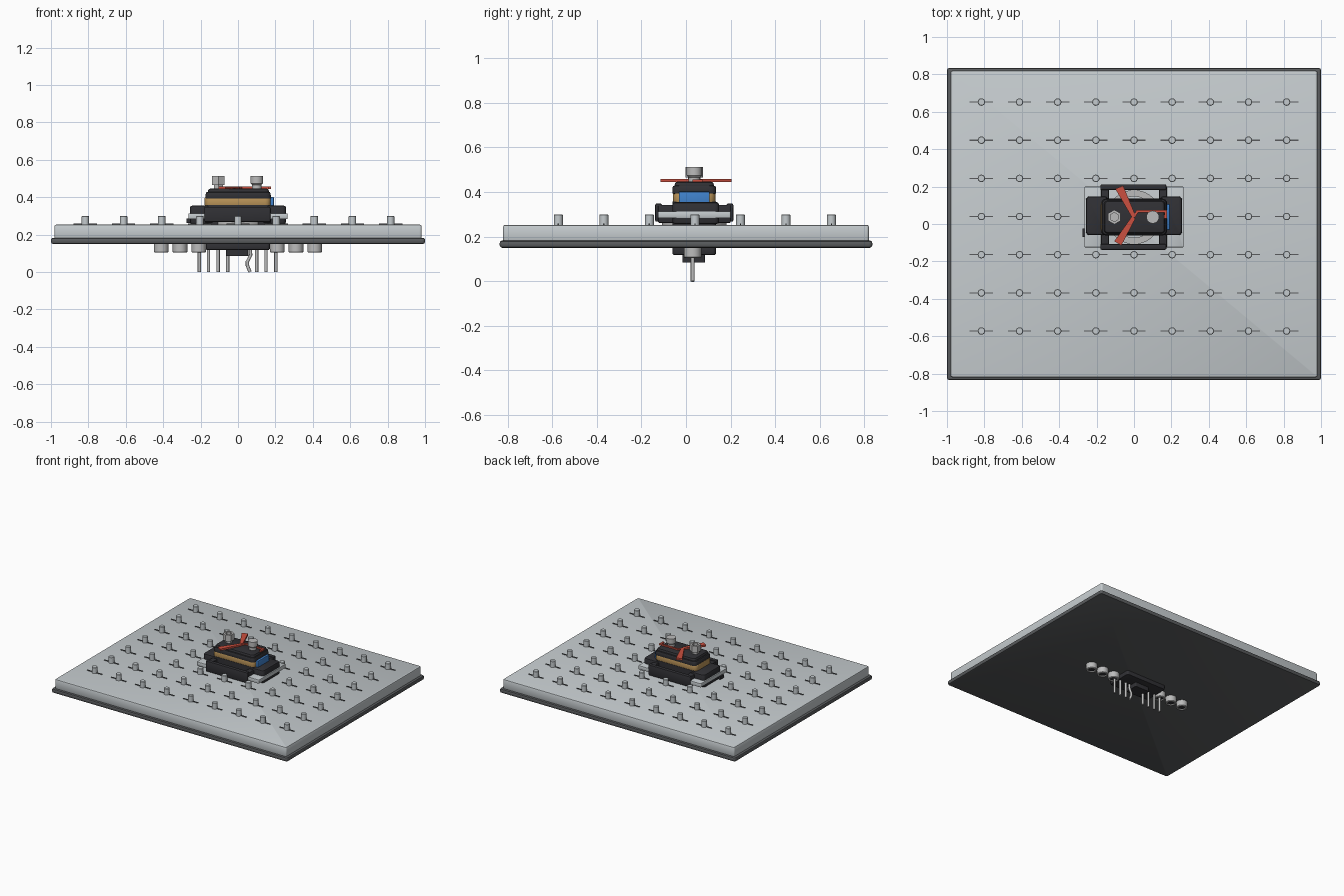
import bpy, bmesh, math
from mathutils import Vector

if "Cube" in bpy.data.objects:
    bpy.data.objects.remove(bpy.data.objects["Cube"])

CY = 0.037  # the switch is centred a little behind the board centre


def mat(name, r, g, b):
    m = bpy.data.materials.new(name)
    m.diffuse_color = (r, g, b, 1)
    m.use_nodes = True
    m.node_tree.nodes["Principled BSDF"].inputs["Base Color"].default_value = m.diffuse_color
    return m


BOARD = mat("board_grey", 0.56, 0.60, 0.62)
RIM = mat("rim_grey", 0.10, 0.105, 0.11)
BLACK = mat("black", 0.03, 0.03, 0.035)
TAN = mat("tan", 0.5, 0.3, 0.1)
RED = mat("red", 0.6, 0.08, 0.05)
BLUE = mat("blue", 0.05, 0.22, 0.6)
METAL = mat("metal", 0.5, 0.5, 0.5)


def finish(name, bm, m, smooth=True):
    bmesh.ops.recalc_face_normals(bm, faces=bm.faces)
    me = bpy.data.meshes.new(name)
    bm.to_mesh(me)
    bm.free()
    ob = bpy.data.objects.new(name, me)
    bpy.context.collection.objects.link(ob)
    if m:
        me.materials.append(m)
    if smooth:
        bpy.ops.object.select_all(action='DESELECT')
        ob.select_set(True)
        bpy.context.view_layer.objects.active = ob
        bpy.ops.object.shade_smooth_by_angle(angle=math.radians(30))
    return ob


def box(name, x, y, z, m, corner=0.0, edge=0.0, taper=1.0):
    """Box from ranges: corner rounds the upright edges, edge softens the rest."""
    bm = bmesh.new()
    bmesh.ops.create_cube(bm, size=1)
    for v in bm.verts:
        k = taper if v.co.z > 0 else 1
        v.co = ((x[0] + x[1]) / 2 + v.co.x * (x[1] - x[0]) * k,
                (y[0] + y[1]) / 2 + v.co.y * (y[1] - y[0]) * k,
                z[0] if v.co.z < 0 else z[1])
    if corner:
        up = [e for e in bm.edges if abs(e.verts[0].co.z - e.verts[1].co.z) > 1e-4]
        bmesh.ops.bevel(bm, geom=up, offset=corner, segments=4, profile=0.5, affect='EDGES')
    if edge:
        flat = [e for e in bm.edges if abs(e.verts[0].co.z - e.verts[1].co.z) < 1e-5]
        bmesh.ops.bevel(bm, geom=flat, offset=edge, segments=2, profile=0.5, affect='EDGES')
    return finish(name, bm, m)


def lathe(bm, profile, cx, cy, seg=20, turn=0.0):
    """Spin a list of (radius, z) about a vertical axis."""
    rings = []
    for r, z in profile:
        n = 1 if r == 0 else seg
        rings.append([bm.verts.new((cx + r * math.cos(turn + i * math.tau / seg),
                                    cy + r * math.sin(turn + i * math.tau / seg), z))
                      for i in range(n)])
    for a, b in zip(rings, rings[1:]):
        for i in range(seg):
            j = (i + 1) % seg
            if len(a) == 1:
                bm.faces.new((a[0], b[i], b[j]))
            elif len(b) == 1:
                bm.faces.new((a[i], a[j], b[0]))
            else:
                bm.faces.new((a[i], a[j], b[j], b[i]))


def turned(name, profile, cx, cy, m, seg=20, turn=0.0):
    bm = bmesh.new()
    lathe(bm, profile, cx, cy, seg, turn)
    return finish(name, bm, m)


def prism(name, pts, z0, z1, m):
    bm = bmesh.new()
    f = bm.faces.new([bm.verts.new((px, py, z0)) for px, py in pts])
    top = bmesh.ops.extrude_face_region(bm, geom=[f])
    for v in top['geom']:
        if isinstance(v, bmesh.types.BMVert):
            v.co.z = z1
    return finish(name, bm, m, False)


def wire(name, pts, radius, m):
    cu = bpy.data.curves.new(name, 'CURVE')
    cu.dimensions = '3D'
    cu.bevel_depth, cu.bevel_resolution, cu.use_fill_caps = radius, 2, True
    s = cu.splines.new('POLY')
    s.points.add(len(pts) - 1)
    for p, c in zip(s.points, pts):
        p.co = (*c, 1)
    cu.materials.append(m)
    ob = bpy.data.objects.new(name, cu)
    bpy.context.collection.objects.link(ob)
    bpy.ops.object.select_all(action='DESELECT')
    ob.select_set(True)
    bpy.context.view_layer.objects.active = ob
    bpy.ops.object.convert(target='MESH')


# Board and the dark tray under it
box("base_tray", (-1, 1), (-0.835, 0.835), (0.15, 0.182), RIM, 0.015, 0.01)
box("board", (-0.982, 0.982), (-0.82, 0.82), (0.175, 0.253), BOARD, 0.012, 0.01)

# Grid of studs, each with a flat dash through it
studs, dashes = bmesh.new(), bmesh.new()
for i in range(-4, 5):
    for j in range(7):
        x, y = i * 0.204, 0.652 - j * 0.204
        if j == 3 and abs(i) < 2:
            continue
        lathe(studs, [(0, 0.25), (0.02, 0.25), (0.02, 0.297), (0.017, 0.3), (0, 0.3)], x, y, 16)
        cube = bmesh.ops.create_cube(dashes, size=1)
        for v in cube['verts']:
            v.co = Vector((x + v.co.x * 0.125, y + v.co.y * 0.006, 0.254 + v.co.z * 0.008))
finish("studs", studs, BOARD)
finish("stud_dashes", dashes, RIM)

# Clip plate: two end plates joined by rails
for s in (-1, 1):
    box("clip_end", sorted((s * 0.165, s * 0.265)), (-0.125, 0.2), (0.283, 0.313), BOARD, 0.006, 0.004)
turned("contact_ring", [(0.11, 0.25), (0.145, 0.25), (0.145, 0.29), (0.11, 0.29), (0.11, 0.25)], 0, CY, METAL, 40)

# Lower housing: long shoe and a square frame with open windows
for s in (-1, 1):
    box("housing_shoe", sorted((s * 0.14, s * 0.257)), (-0.06, 0.148), (0.256, 0.355), BLACK, 0.02, 0.012)
    box("frame_bar", (-0.18, 0.173), sorted((CY + s * 0.145, CY + s * 0.175)), (0.267, 0.348), BLACK, 0.008, 0.006)
    box("frame_side", sorted((s * 0.135, s * 0.176)), (-0.125, 0.2), (0.262, 0.342), BLACK, 0.005, 0.004)
box("lower_housing", (-0.17, 0.17), (-0.06, 0.134), (0.25, 0.358), BLACK, 0.02)
box("side_tab", (-0.275, -0.255), (-0.07, -0.025), (0.262, 0.285), BLACK)

# Coil band, blue block and cap
box("coil_band", (-0.178, 0.175), (-0.058, 0.132), (0.352, 0.4), TAN, 0.03, 0.006)
box("blue_block", (0.15, 0.192), (-0.032, 0.106), (0.325, 0.402), BLUE, 0.005, 0.005)
box("cap", (-0.176, 0.178), (-0.062, 0.136), (0.392, 0.428), BLACK, 0.025, 0.007, 0.97)
box("cap_top", (-0.163, 0.168), (-0.052, 0.126), (0.415, 0.446), BLACK, 0.02, 0.01, 0.97)

# Red forked pointer
prism("pointer_arm_back", [(-0.012, 0.037), (0.008, 0.045), (-0.058, 0.205), (-0.1, 0.188)][::1], 0.444, 0.458, RED)
prism("pointer_arm_front", [(-0.012, 0.04), (0.008, 0.03), (-0.068, -0.115), (-0.105, -0.092)], 0.444, 0.458, RED)
prism("pointer_stem", [(-0.012, 0.034), (0.005, 0.034), (0.022, 0.062), (0.176, 0.062), (0.176, 0.074),
                       (0.014, 0.074)], 0.444, 0.456, RED)
prism("pointer_hook", [(0.16, 0.03), (0.176, 0.03), (0.176, 0.07), (0.164, 0.07)], 0.444, 0.456, RED)

# Posts on the cap: a hollow hex nut and a flanged round pin
turned("hex_post", [(0, 0.44), (0.028, 0.44), (0.028, 0.464), (0.039, 0.464), (0.039, 0.512),
                    (0.024, 0.512), (0.024, 0.48), (0, 0.48)], -0.105, CY, METAL, 6, math.pi / 2)
turned("round_post", [(0, 0.44), (0.026, 0.44), (0.026, 0.466), (0.034, 0.474), (0.034, 0.512),
                      (0, 0.512)], 0.1, CY, METAL, 24)

# Underside: socket body, hollow sockets and pins
box("socket_body", (-0.172, 0.17), (-0.06, 0.134), (0.118, 0.155), BLACK, 0.015, 0.006)
box("socket_key", (-0.065, 0.055), (-0.015, 0.085), (0.085, 0.125), BLACK, 0.006)
for s in (-1, 1):
    for x in (0.21, 0.31, 0.41):
        m = BLUE if s * x == 0.21 else METAL
        turned("socket", [(0, 0.155), (0.039, 0.155), (0.039, 0.108), (0.035, 0.104), (0.024, 0.104),
                          (0.024, 0.135)], s * x, 0.03, METAL, 24)
        turned("socket_hole", [(0, 0.155), (0.0245, 0.155), (0.0245, 0.112), (0, 0.112)], s * x, 0.03, BLACK, 24)
for x in (-0.207, -0.158, -0.106, -0.055, 0.1, 0.15, 0.202):
    wire("pin", [(x, 0.03, 0.14), (x, 0.03, 0)], 0.009, METAL)
wire("bent_pin", [(0.065, 0.03, 0.14), (0.068, 0.03, 0.09), (0.05, 0.03, 0.055), (0.05, 0.03, 0.035),
                  (0.064, 0.03, 0.0)], 0.009, METAL)
